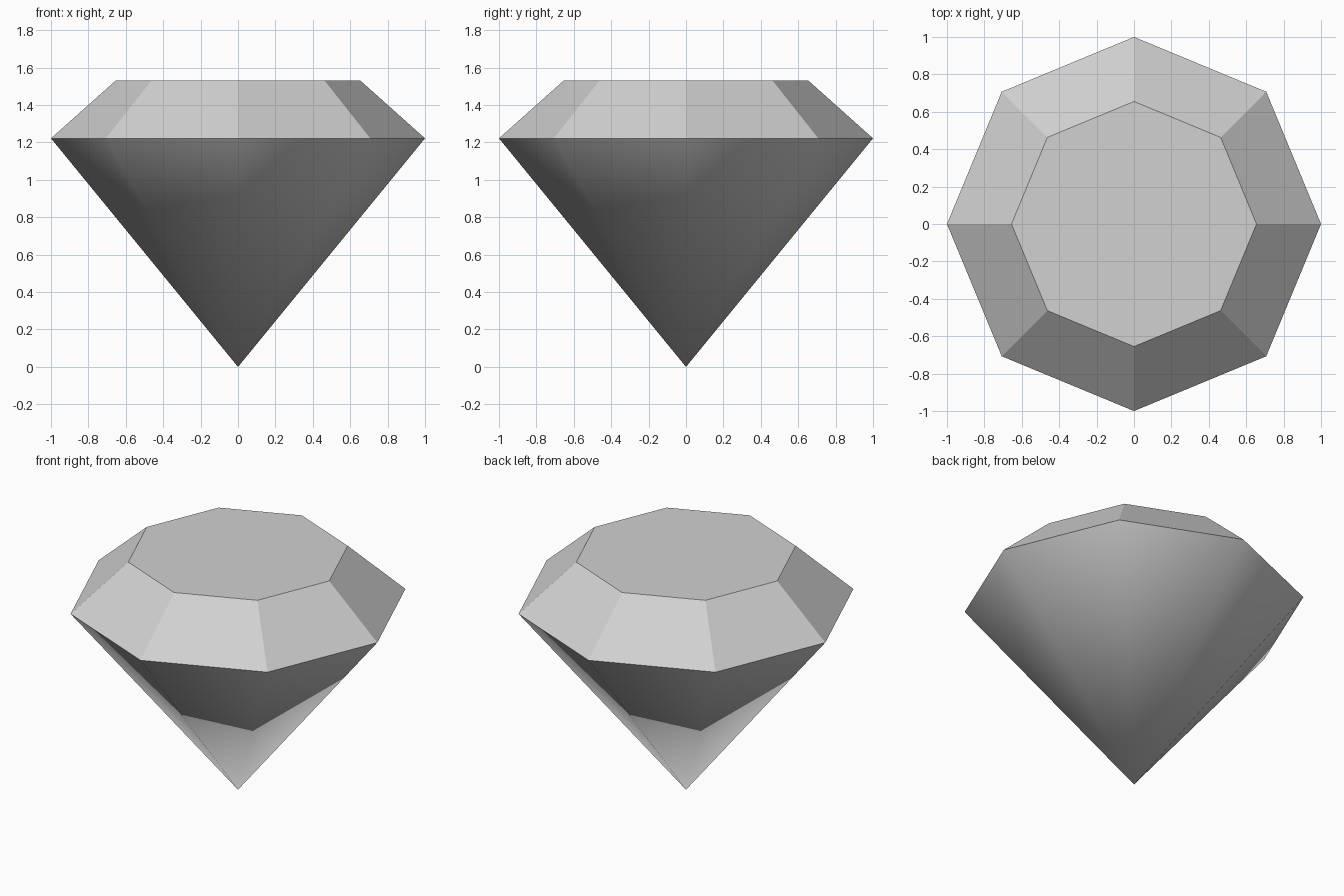
import bpy
import bmesh
from math import cos, sin, tau

SIDES = 8
GIRDLE_R, GIRDLE_Z = 1.0, 1.222
TABLE_R, TABLE_Z = 0.655, 1.53

cube = bpy.data.objects.get("Cube")
if cube:
    bpy.data.objects.remove(cube, do_unlink=True)

# Single pale grey material
grey = bpy.data.materials.new("pale_grey")
grey.use_nodes = True
colour = (0.64, 0.64, 0.64, 1.0)
grey.diffuse_color = colour
grey.node_tree.nodes["Principled BSDF"].inputs["Base Color"].default_value = colour

bm = bmesh.new()


def ring(radius, z):
    return [bm.verts.new((radius * cos(tau * i / SIDES), radius * sin(tau * i / SIDES), z))
            for i in range(SIDES)]


table = ring(TABLE_R, TABLE_Z)
girdle = ring(GIRDLE_R, GIRDLE_Z)
tip = bm.verts.new((0, 0, 0))

# Flat table on top
bm.faces.new(table)
for i in range(SIDES):
    j = (i + 1) % SIDES
    # Flat crown facet
    bm.faces.new((girdle[i], girdle[j], table[j], table[i]))
    # Smooth pavilion facet down to the tip
    bm.faces.new((girdle[j], girdle[i], tip)).smooth = True

# Keep the girdle, crown and table edges sharp
for edge in bm.edges:
    edge.smooth = tip in edge.verts

mesh = bpy.data.meshes.new("cut_gem")
bm.to_mesh(mesh)
bm.free()
mesh.materials.append(grey)
gem = bpy.data.objects.new("cut_gem", mesh)
bpy.context.collection.objects.link(gem)
